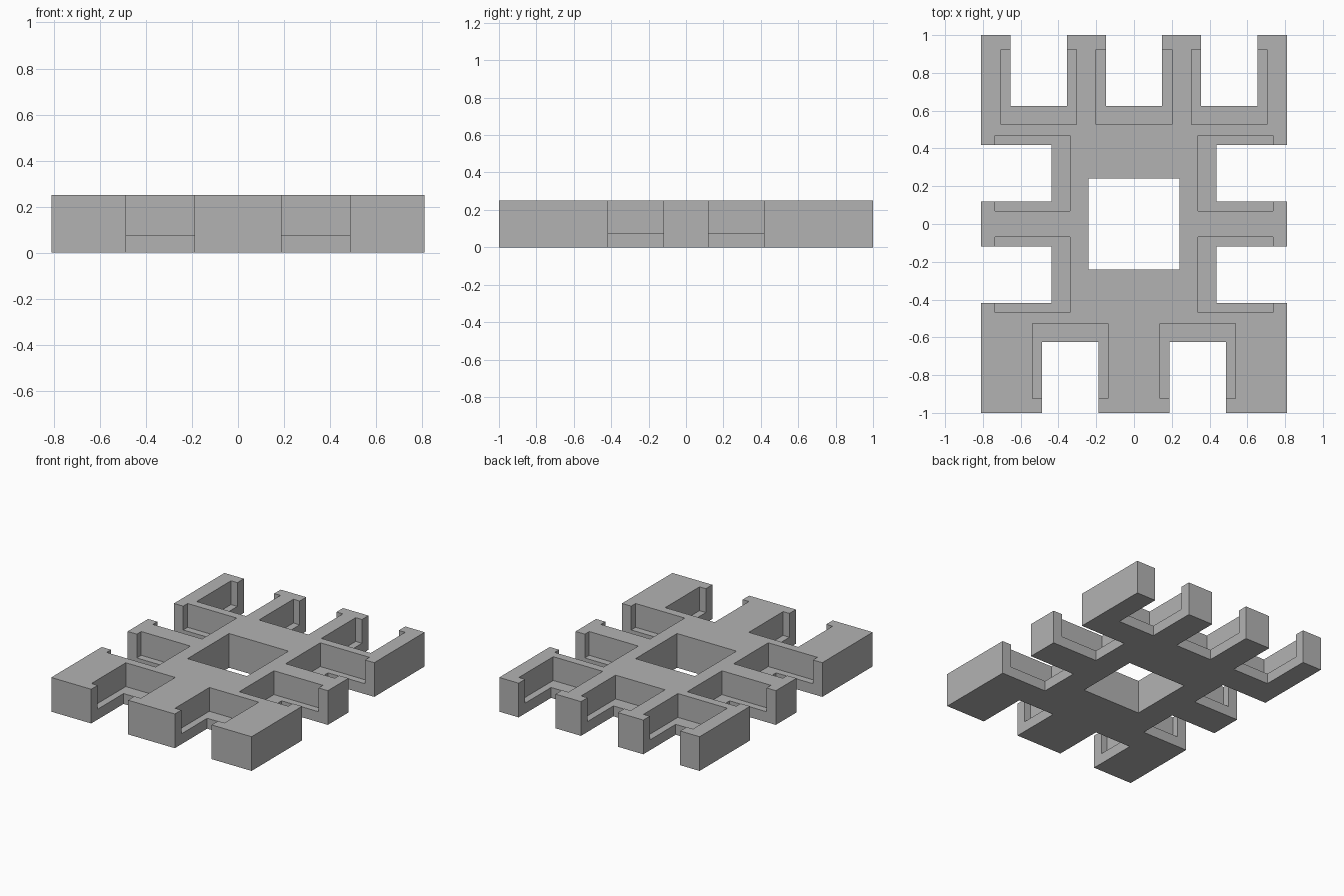
import bpy
from mathutils import Vector

if "Cube" in bpy.data.objects:
    bpy.data.objects.remove(bpy.data.objects["Cube"], do_unlink=True)

HALF_X, HALF_Y, HEIGHT = 0.81, 1.0, 0.25
LEDGE = 0.076                      # height of the ledge inside each slot
SLOT, RECESS = 0.149, 0.2          # half widths
SLOT_DEPTH, RECESS_DEPTH, LIP = 0.374, 0.472, 0.075
OVER = 0.1                         # cutters reach past the body

grey = bpy.data.materials.new("plain grey")
grey.use_nodes = True
colour = (0.45, 0.45, 0.45, 1)
grey.diffuse_color = colour
grey.node_tree.nodes["Principled BSDF"].inputs["Base Color"].default_value = colour


def box(name, low, high):
    low, high = Vector(low), Vector(high)
    bpy.ops.mesh.primitive_cube_add(size=1, location=(low + high) / 2)
    obj = bpy.context.object
    obj.name = name
    obj.scale = high - low
    bpy.ops.object.transform_apply(location=True, rotation=True, scale=True)
    return obj


def cut(low, high):
    cutter = box("cutter", low, high)
    cutter.hide_render = True
    mod = body.modifiers.new("cut", 'BOOLEAN')
    mod.operation, mod.solver, mod.object = 'DIFFERENCE', 'EXACT', cutter
    bpy.context.view_layer.objects.active = body
    bpy.ops.object.modifier_apply(modifier=mod.name)
    bpy.data.objects.remove(cutter, do_unlink=True)


def cut_from_edge(axis, sign, centre, half, near, far, bottom):
    """Cut a box running inwards from one edge of the body."""
    edge = (HALF_X, HALF_Y)[axis]
    along = sorted((sign * (edge - near), sign * (edge - far)))
    across = (centre - half, centre + half)
    xs, ys = (along, across) if axis == 0 else (across, along)
    cut((xs[0], ys[0], bottom), (xs[1], ys[1], HEIGHT + OVER))


def stepped_slot(axis, sign, centre):
    # open slot through the full height, then the wider pocket above the ledge
    cut_from_edge(axis, sign, centre, SLOT, -OVER, SLOT_DEPTH, -OVER)
    cut_from_edge(axis, sign, centre, RECESS, LIP, RECESS_DEPTH, LEDGE)


# Body slab with a square central opening
body = box("slotted_body", (-HALF_X, -HALF_Y, 0), (HALF_X, HALF_Y, HEIGHT))
cut((-0.24, -0.24, -OVER), (0.24, 0.24, HEIGHT + OVER))

# Three slots at the back, two at the front, two on each side
for x in (-0.504, 0, 0.504):
    stepped_slot(1, 1, x)
for x in (-0.338, 0.338):
    stepped_slot(1, -1, x)
for side in (-1, 1):
    for y in (-0.268, 0.268):
        stepped_slot(0, side, y)

body.data.materials.clear()
body.data.materials.append(grey)
for face in body.data.polygons:
    face.use_smooth = False
    face.material_index = 0
